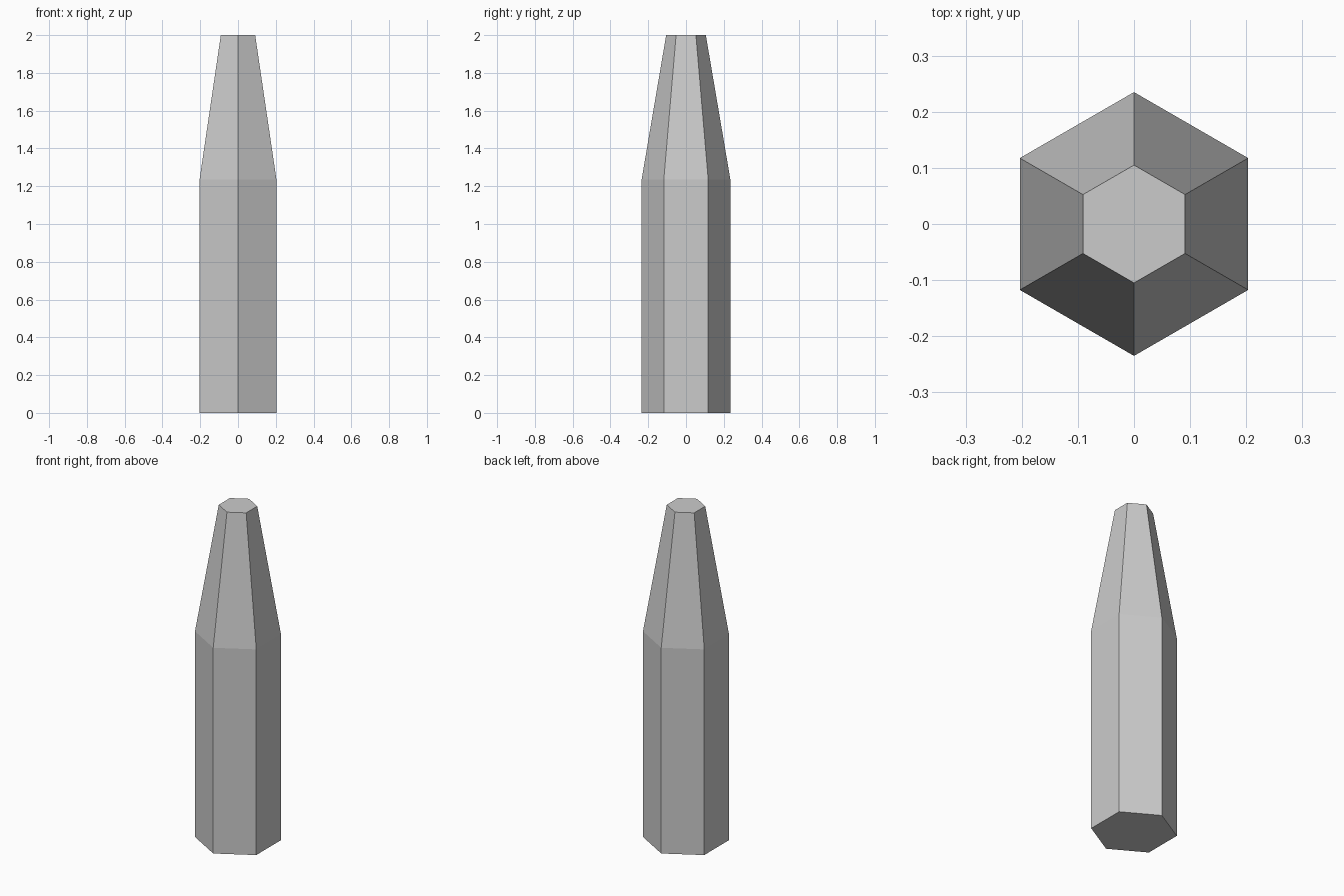
import bpy, bmesh
from math import sin, cos, tau

if "Cube" in bpy.data.objects:
    bpy.data.objects.remove(bpy.data.objects["Cube"])

SIDES = 6
# (radius, height) of each ring: base, shoulder, tip
PROFILE = [(0.235, 0.0), (0.235, 1.235), (0.105, 2.0)]

bm = bmesh.new()

# Hexagonal rings with a corner facing the front
rings = []
for radius, z in PROFILE:
    rings.append([bm.verts.new((radius * sin(tau * i / SIDES),
                                -radius * cos(tau * i / SIDES), z))
                  for i in range(SIDES)])

# Side panels of the straight shaft and the tapered tip
for low, high in zip(rings, rings[1:]):
    for i in range(SIDES):
        j = (i + 1) % SIDES
        bm.faces.new((low[i], low[j], high[j], high[i]))

# Flat end caps
bm.faces.new(rings[0][::-1])
bm.faces.new(rings[-1])
bm.normal_update()

mesh = bpy.data.meshes.new("tapered_hexagonal_post")
bm.to_mesh(mesh)
bm.free()
post = bpy.data.objects.new("tapered_hexagonal_post", mesh)
bpy.context.collection.objects.link(post)
